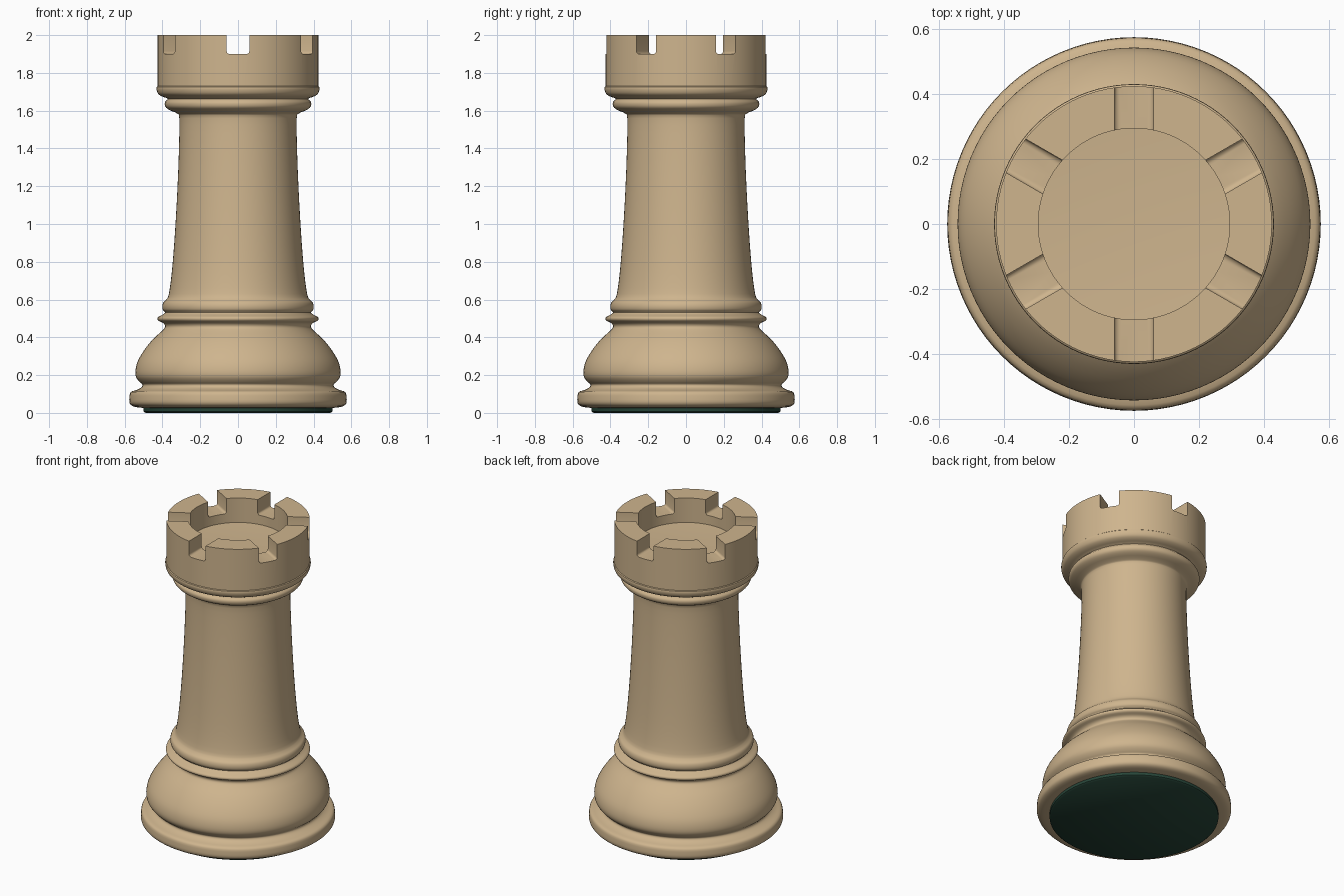
import bpy, bmesh
from math import cos, sin, pi, radians
from mathutils import Vector, Matrix

if "Cube" in bpy.data.objects:
    bpy.data.objects.remove(bpy.data.objects["Cube"])

SEG = 96


def material(name, color):
    m = bpy.data.materials.new(name)
    m.diffuse_color = color
    m.use_nodes = True
    m.node_tree.nodes["Principled BSDF"].inputs["Base Color"].default_value = m.diffuse_color
    return m


def smooth(points, steps=3):
    # Catmull-Rom curve through the profile points
    p = [Vector(q) for q in points]
    p = [p[0]] + p + [p[-1]]
    out = []
    for a, b, c, d in zip(p, p[1:], p[2:], p[3:]):
        for i in range(steps):
            t = i / steps
            out.append(0.5 * (2 * b + (c - a) * t + (2 * a - 5 * b + 4 * c - d) * t * t
                              + (3 * b - a - 3 * c + d) * t ** 3))
    return [tuple(v) for v in out] + [tuple(points[-1])]


def make_object(name, bm, mat=None):
    bmesh.ops.recalc_face_normals(bm, faces=bm.faces)
    me = bpy.data.meshes.new(name)
    bm.to_mesh(me)
    bm.free()
    ob = bpy.data.objects.new(name, me)
    bpy.context.collection.objects.link(ob)
    if mat:
        me.materials.append(mat)
    return ob


def lathe(name, profile, mat):
    # Closed solid: profile rings capped to a point at both ends
    bm = bmesh.new()
    rings = [[bm.verts.new((r * cos(2 * pi * i / SEG), r * sin(2 * pi * i / SEG), z))
              for i in range(SEG)] for r, z in profile[1:-1]]
    low = bm.verts.new((0, 0, profile[0][1]))
    high = bm.verts.new((0, 0, profile[-1][1]))
    for i in range(SEG):
        j = (i + 1) % SEG
        bm.faces.new((low, rings[0][j], rings[0][i]))
        bm.faces.new((high, rings[-1][i], rings[-1][j]))
        for a, b in zip(rings, rings[1:]):
            bm.faces.new((a[i], a[j], b[j], b[i]))
    return make_object(name, bm, mat)


def finish(ob, angle=40):
    bpy.ops.object.select_all(action='DESELECT')
    ob.select_set(True)
    bpy.context.view_layer.objects.active = ob
    for m in list(ob.modifiers):
        bpy.ops.object.modifier_apply(modifier=m.name)
    bpy.ops.object.shade_smooth_by_angle(angle=radians(angle))


wood = material("wood", (0.62, 0.46, 0.27, 1))
green = material("felt", (0.02, 0.06, 0.04, 1))

# Turned outline: foot, bulb, collar rings, shaft, upper rings
turned = smooth([
    (.50, .026), (.55, .033), (.573, .05), (.575, .08), (.568, .11), (.535, .122),
    (.512, .135), (.506, .15), (.522, .165), (.54, .19), (.543, .225), (.53, .275),
    (.495, .335), (.45, .39), (.405, .432), (.386, .455), (.395, .475), (.422, .488),
    (.425, .505), (.40, .52), (.386, .532), (.398, .545), (.401, .565), (.395, .585),
    (.38, .60), (.366, .63), (.35, .75), (.334, .95), (.32, 1.2), (.312, 1.42),
    (.311, 1.56), (.322, 1.585), (.36, 1.602), (.384, 1.62), (.387, 1.645),
    (.372, 1.663), (.402, 1.675), (.423, 1.69), (.431, 1.712), (.43, 1.726)])
# Crown: straight wall, flat rim and sunken floor
crown = [(.425, 1.73), (.425, 2), (.295, 2), (.295, 1.84), (0, 1.825)]
tower = lathe("tower", [(0, .026)] + turned + crown, wood)

# Six battlement notches
bm = bmesh.new()
for k in range(6):
    m = (Matrix.Rotation(radians(30 + 60 * k), 4, 'Z') @ Matrix.Translation((.4, 0, 2))
         @ Matrix.Diagonal((.4, .12, .2, 1)))
    bmesh.ops.create_cube(bm, size=1, matrix=m)
low_edges = [e for e in bm.edges if all(v.co.z < 1.95 for v in e.verts)
             and e.calc_length() > .3]
bmesh.ops.bevel(bm, geom=low_edges, offset=.015, segments=3, profile=.5, affect='EDGES')
cutter = make_object("notch_cutter", bm)
cutter.hide_render = True
mod = tower.modifiers.new("notches", 'BOOLEAN')
mod.operation = 'DIFFERENCE'
mod.solver = 'EXACT'
mod.object = cutter
finish(tower)
bpy.data.objects.remove(cutter)

# Felt pad under the foot
pad = lathe("felt_pad", [(0, 0), (.49, 0), (.50, .008), (.50, .03), (0, .03)], green)
finish(pad)
